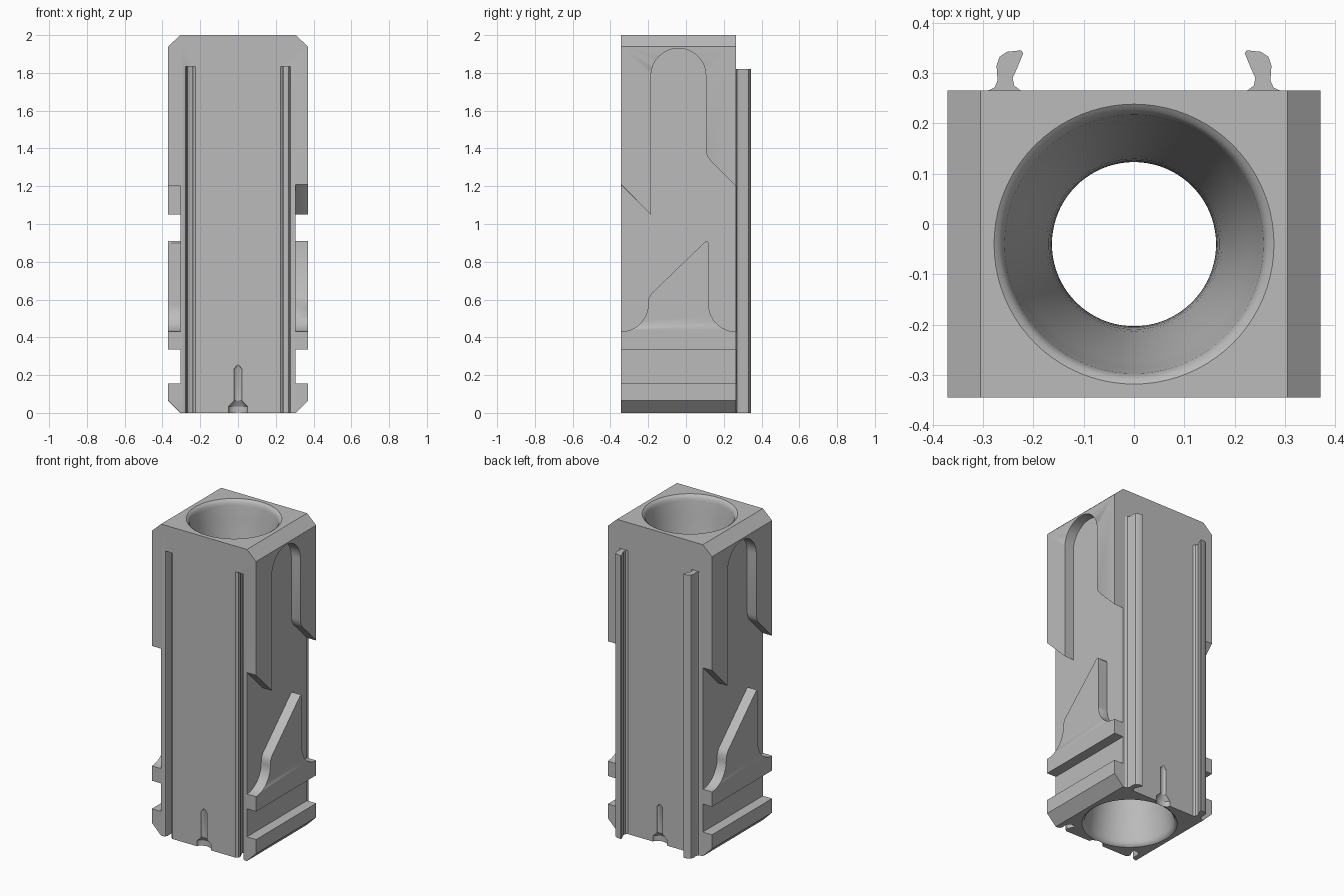
import bpy, bmesh
from math import sin, cos, pi, radians
from mathutils import Vector

old = bpy.data.objects.get("Cube")
if old:
    bpy.data.objects.remove(old, do_unlink=True)

grey = bpy.data.materials.new("Plain Grey")
grey.use_nodes = True
grey.diffuse_color = (0.5, 0.5, 0.5, 1)
grey.node_tree.nodes["Principled BSDF"].inputs["Base Color"].default_value = (0.5, 0.5, 0.5, 1)

YC = -0.04            # centre of the block in depth
HALF = 0.305          # half depth, and half width between the side recesses
FRONT, BACK = YC - HALF, YC + HALF


def finish(bm, name):
    bmesh.ops.recalc_face_normals(bm, faces=bm.faces)
    mesh = bpy.data.meshes.new(name)
    bm.to_mesh(mesh)
    bm.free()
    mesh.materials.append(grey)
    obj = bpy.data.objects.new(name, mesh)
    bpy.context.collection.objects.link(obj)
    return obj


def prism(name, points, direction):
    """Extrude a closed outline of 3D points."""
    bm = bmesh.new()
    base = bm.faces.new([bm.verts.new(p) for p in points])
    top = bmesh.ops.extrude_face_region(bm, geom=[base], use_keep_orig=True)["geom"]
    bmesh.ops.translate(bm, vec=direction,
                        verts=[g for g in top if isinstance(g, bmesh.types.BMVert)])
    return finish(bm, name)


def lathe(name, profile, y, depth=1.0, steps=64):
    """Solid of revolution round a vertical axis at x = 0."""
    bm = bmesh.new()
    rings = [[bm.verts.new((r * cos(2 * pi * k / steps),
                            y + depth * r * sin(2 * pi * k / steps), z))
              for k in range(steps)] for r, z in profile]
    for a, b in zip(rings, rings[1:]):
        for k in range(steps):
            n = (k + 1) % steps
            bm.faces.new((a[k], a[n], b[n], b[k]))
    bm.faces.new(rings[0])
    bm.faces.new(rings[-1])
    return finish(bm, name)


def arc(cy, cz, r, start, end, steps=14):
    angles = [radians(start + (end - start) * i / steps) for i in range(steps + 1)]
    return [(cy + r * cos(a), cz + r * sin(a)) for a in angles]


def cut(target, cutter):
    cutter.hide_render = True
    mod = target.modifiers.new("cut", 'BOOLEAN')
    mod.operation = 'DIFFERENCE'
    mod.solver = 'EXACT'
    mod.object = cutter
    graph = bpy.context.evaluated_depsgraph_get()
    mesh = bpy.data.meshes.new_from_object(target.evaluated_get(graph))
    target.modifiers.clear()
    target.data = mesh
    bpy.data.objects.remove(cutter, do_unlink=True)


# Block with chamfered upper and lower side edges
half_outline = [(HALF, 0), (0.37, 0.065), (0.37, 1.94), (HALF, 2)]
outline = half_outline + [(-x, z) for x, z in reversed(half_outline)]
block = prism("block", [(x, FRONT, z) for x, z in outline], (0, 2 * HALF, 0))

# Side recesses: a shaped channel and a straight slot, turned half round for the other side
channel = ([(-0.45, 0.43)] + arc(FRONT, 0.575, 0.145, -90, 0)
           + [(-0.198, 0.605), (-0.185, 0.63), (0.1, 0.905), (0.112, 0.91), (0.12, 0.9)]
           + arc(BACK, 0.575, 0.145, 180, 270)
           + [(0.4, 0.43), (0.4, 1.065), (0.13, 1.335), (0.112, 1.36), (0.105, 1.39)]
           + arc(YC, 1.785, 0.145, 0, 180, 24)
           + [(-0.185, 1.05), (-0.45, 1.315)])
slot = [(-0.45, 0.155), (0.4, 0.155), (0.4, 0.335), (-0.45, 0.335)]
for s in (1, -1):
    for shape in (channel, slot):
        pts = [(s * HALF, YC + s * (y - YC), z) for y, z in shape]
        cut(block, prism("recess_cutter", pts, (s * 0.2, 0, 0)))

# Waisted bore through the whole height, with rounded rims
upper = [(0.163 + 0.1 * (i / 12) ** 2, 1 + 0.96 * i / 12) for i in range(12)]
upper += [(0.257, 1.965), (0.261, 1.982), (0.268, 1.993), (0.278, 2), (0.278, 2.05)]
lower = [(r, 2 - z) for r, z in reversed(upper[1:])]
cut(block, lathe("bore_cutter", lower + upper, YC, steps=80))

# Hooked rail section, shared by the back rails and the front grooves
hook = [(0.29, 0), (0.277, 0.006), (0.271, 0.02), (0.273, 0.05), (0.267, 0.067),
        (0.252, 0.077), (0.224, 0.08), (0.22, 0.074), (0.232, 0.045),
        (0.241, 0.025), (0.238, 0.01), (0.225, 0)]


def hook_outline(side, y, z, inset):
    pts = hook + [(0.225, -inset), (0.29, -inset)]
    return [(side * px, y + py, z) for px, py in pts]


for side, label in ((1, "left"), (-1, "right")):
    cut(block, prism("groove_cutter", hook_outline(side, FRONT, -0.05, 0.02), (0, 0, 1.885)))
    prism(label + "_rail", hook_outline(side, BACK, 0, 0.01), (0, 0, 1.82))

# Small keyhole notches at the foot of the front and back
notch = [(0.05, -0.05), (0.05, 0.035), (0.02, 0.065), (0.02, 0.235), (0.003, 0.255)]
for y in (FRONT, BACK):
    cut(block, lathe("notch_cutter", notch, y, depth=0.6, steps=24))

# Fine bevel on the outer edges of the sides and the top
bm = bmesh.new()
bm.from_mesh(block.data)
edges = []
for e in bm.edges:
    if len(e.link_faces) != 2 or not e.is_convex or e.calc_face_angle(0) < 1:
        continue
    a, b = (v.co for v in e.verts)
    along_x = abs((b - a).normalized().dot(Vector((1, 0, 0)))) > 0.9
    if min(abs(a.x), abs(b.x)) > 0.3 and (not along_x or (b - a).length > 0.3):
        edges.append(e)
bmesh.ops.bevel(bm, geom=edges, offset=0.01, segments=1, profile=0.5,
                affect='EDGES', clamp_overlap=True)
bm.to_mesh(block.data)
bm.free()

# Smooth curved walls, keep the crisp edges
bpy.context.view_layer.update()
for obj in bpy.context.collection.objects:
    if obj.name == "block" or obj.name.endswith("_rail"):
        bpy.ops.object.select_all(action='DESELECT')
        obj.select_set(True)
        bpy.context.view_layer.objects.active = obj
        bpy.ops.object.shade_smooth_by_angle(angle=radians(30))
